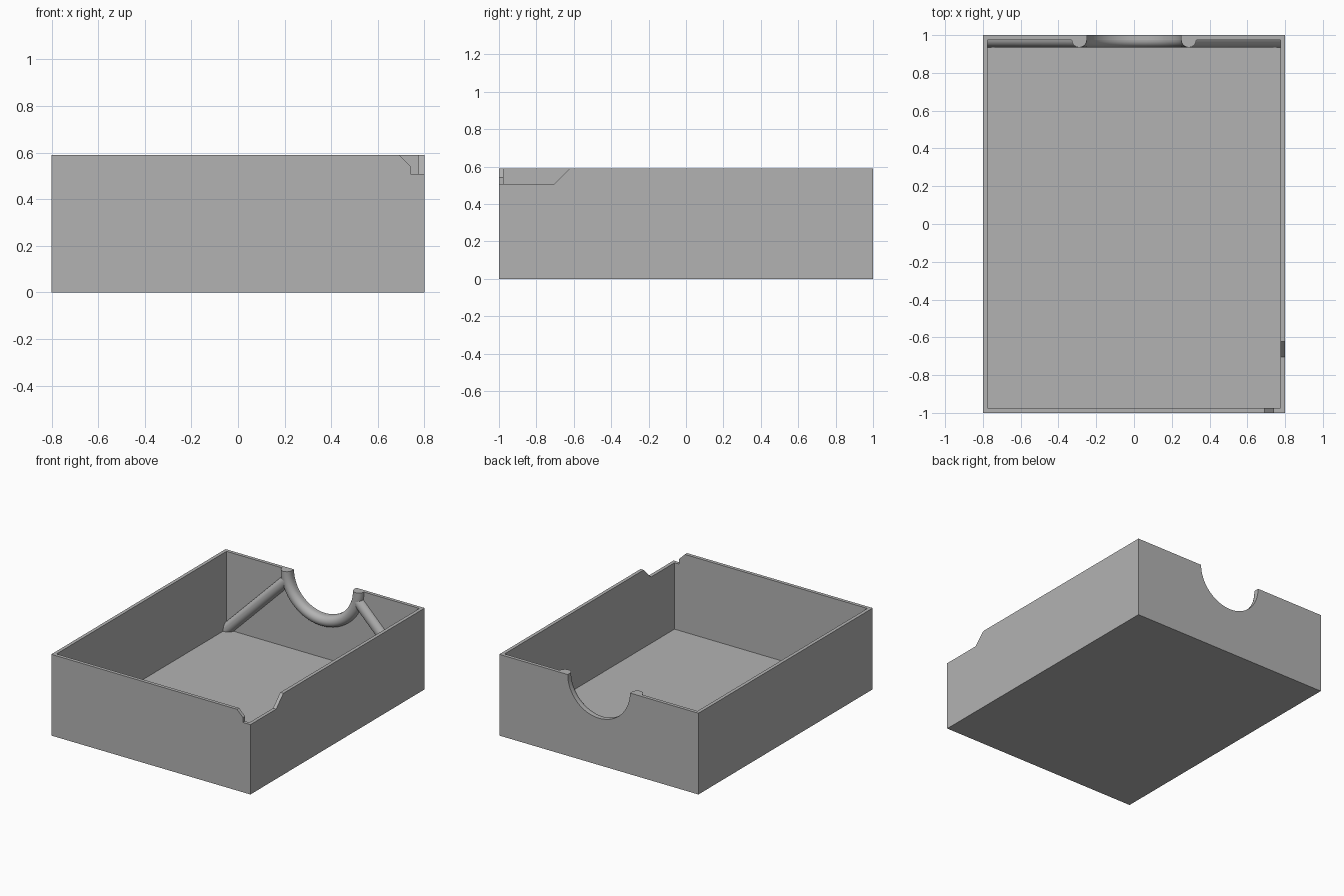
import bpy, bmesh, math
from mathutils import Vector

if "Cube" in bpy.data.objects:
    bpy.data.objects.remove(bpy.data.objects["Cube"])

W, D, H = 0.8, 1.0, 0.59        # half width, half depth, height
T = 0.025                       # wall and floor thickness
BEAD = 0.04                     # radius of the half-round beads
CUT = 0.25                      # radius of the scoop in the back wall
STEPS = 32

grey = bpy.data.materials.new("plain grey")
grey.use_nodes = True
grey.diffuse_color = (0.45, 0.45, 0.45, 1)
grey.node_tree.nodes["Principled BSDF"].inputs["Base Color"].default_value = grey.diffuse_color


def finish(name, bm):
    bmesh.ops.recalc_face_normals(bm, faces=bm.faces)
    mesh = bpy.data.meshes.new(name)
    bm.to_mesh(mesh)
    bm.free()
    mesh.materials.append(grey)
    ob = bpy.data.objects.new(name, mesh)
    bpy.context.collection.objects.link(ob)
    return ob


def prism(name, outline, sweep):
    """Closed outline of 3D points, extruded along a vector."""
    bm = bmesh.new()
    face = bm.faces.new([bm.verts.new(p) for p in outline])
    res = bmesh.ops.extrude_face_region(bm, geom=[face], use_keep_orig=True)
    moved = [v for v in res["geom"] if isinstance(v, bmesh.types.BMVert)]
    bmesh.ops.translate(bm, verts=moved, vec=sweep)
    return finish(name, bm)


def box(name, x, y, z0, z1):
    return prism(name, [(-x, -y, z0), (x, -y, z0), (x, y, z0), (-x, y, z0)], (0, 0, z1 - z0))


def bead(path):
    """Half-round bar on the inner back wall; path holds (centre, sideways) pairs."""
    bm = bmesh.new()
    rings = []
    for centre, side in path:
        ring = []
        for i in range(17):
            a = math.pi * i / 16
            p = centre + side * BEAD * math.cos(a) - Vector((0, BEAD * math.sin(a), 0))
            ring.append(bm.verts.new(p))
        rings.append(ring)
    for a, b in zip(rings, rings[1:]):
        for i in range(len(a)):
            j = (i + 1) % len(a)
            bm.faces.new((a[i], a[j], b[j], b[i]))
    bm.faces.new(rings[0])
    bm.faces.new(rings[-1])
    return bm


def activate(ob):
    bpy.ops.object.select_all(action="DESELECT")
    ob.select_set(True)
    bpy.context.view_layer.objects.active = ob


def smooth(ob):
    activate(ob)
    bpy.ops.object.shade_smooth_by_angle(angle=math.radians(30))


# Open tray with its cut-outs
tray = box("tray", W, D, 0, H)
arc = [(CUT * math.cos(a), D - 0.1, H + CUT * math.sin(a))
       for a in (math.pi * i / STEPS for i in range(2 * STEPS))]
low, top = H - 0.083, H + 0.1
slope = top - low
xi, yi = W - T, -0.705          # lower ends of the two sloped corner cuts
cutters = [
    box("cavity_cutter", W - T, D - T, T, 1),
    prism("scoop_cutter", arc, (0, 0.2, 0)),
    prism("front_notch_cutter", [(xi, -1.1, low), (0.9, -1.1, low), (0.9, -1.1, top),
                                 (xi - slope, -1.1, top)], (0, 0.16, 0)),
    prism("side_notch_cutter", [(0.74, yi, low), (0.74, yi + slope, top), (0.74, -1.1, top),
                                (0.74, -1.1, low)], (0.16, 0, 0)),
]
activate(tray)
for cutter in cutters:
    mod = tray.modifiers.new(cutter.name, "BOOLEAN")
    mod.operation, mod.solver, mod.object = "DIFFERENCE", "EXACT", cutter
    bpy.ops.object.modifier_apply(modifier=mod.name)
    bpy.data.objects.remove(cutter)
smooth(tray)

# Rounded rim around the scoop
wall_y = D - T
path = []
for i in range(STEPS + 1):
    a = math.pi + math.pi * i / STEPS
    out = Vector((math.cos(a), 0, math.sin(a)))
    path.append((Vector((0, wall_y, H)) + out * (CUT + BEAD), out))
smooth(finish("scoop_rim", bead(path)))

# Diagonal ribs from the rim to the lower corners
corner = Vector((W - T, wall_y, T))
along = Vector((1, 0, -1)).normalized()
side = Vector((1, 0, 1)).normalized()
start = corner - along * 0.7
bm = bead([(start, side), (corner + along * 0.1, side)])
for normal in ((1, 0, 0), (0, 0, -1)):
    cut = bmesh.ops.bisect_plane(bm, geom=bm.verts[:] + bm.edges[:] + bm.faces[:],
                                 plane_co=corner, plane_no=normal, clear_outer=True)
    edges = [e for e in cut["geom_cut"] if isinstance(e, bmesh.types.BMEdge)]
    bmesh.ops.holes_fill(bm, edges=edges)
ribs = finish("diagonal_ribs", bm)
ribs.modifiers.new("mirror", "MIRROR").use_mirror_merge = False
smooth(ribs)
